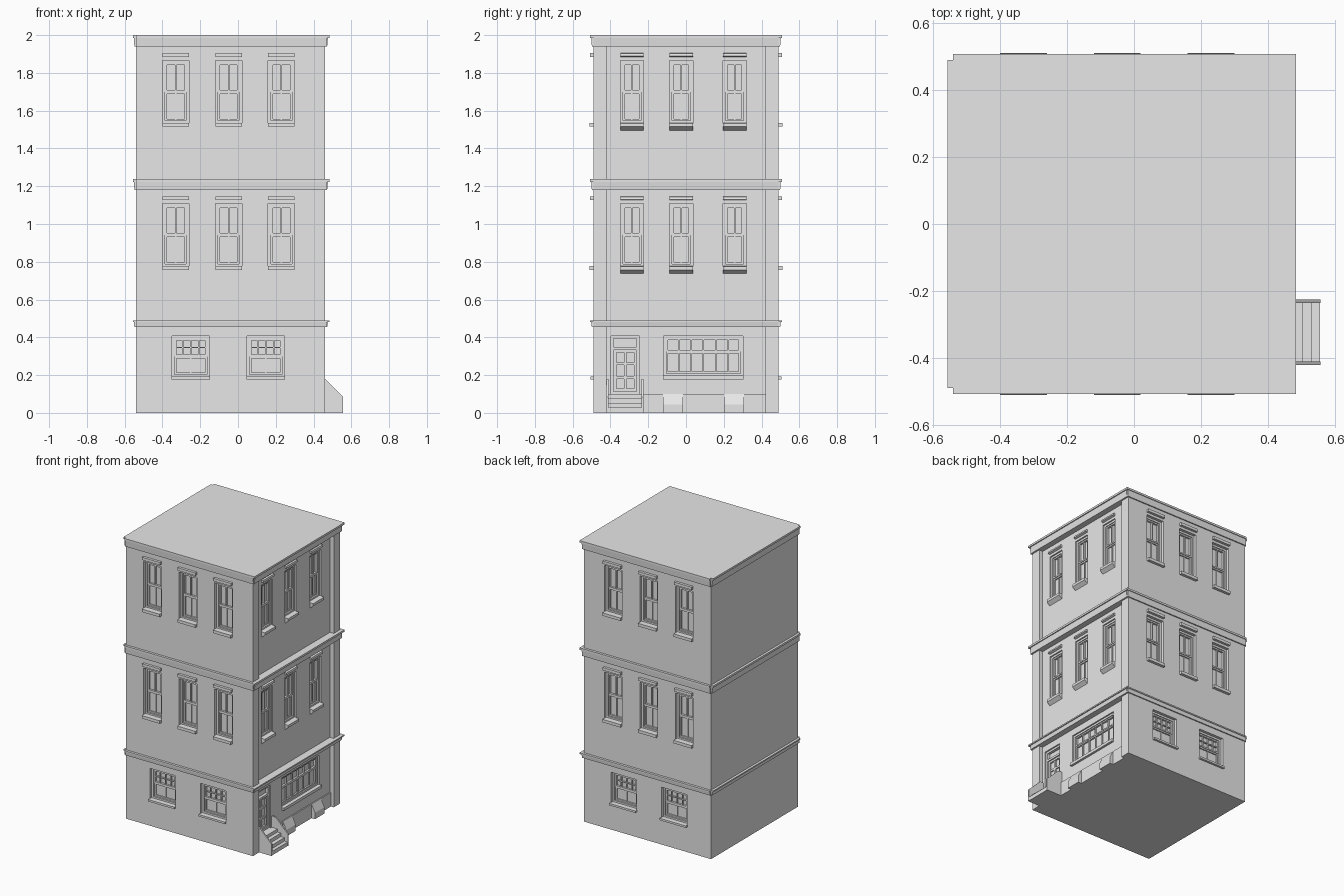
import bpy
import bmesh
from mathutils import Vector

cube = bpy.data.objects.get("Cube")
if cube:
    bpy.data.objects.remove(cube, do_unlink=True)

mat = bpy.data.materials.new("plain_grey")
mat.use_nodes = True
GREY = (0.8, 0.8, 0.8, 1)
mat.diffuse_color = GREY
mat.node_tree.nodes["Principled BSDF"].inputs["Base Color"].default_value = GREY

# Wall planes: u runs along the wall, d outwards, z up
X0, X1, Y, RECESS = -0.54, 0.46, 0.49, 0.03
WALLS = {
    "front": lambda u, d, z: Vector((u, -Y - d, z)),
    "back": lambda u, d, z: Vector((u, Y + d, z)),
    "left": lambda u, d, z: Vector((X0 - d, u, z)),
    "right": lambda u, d, z: Vector((X1 - RECESS + d, u, z)),
}


def prism(bm, wall, u0, u1, profile):
    """Extrude a (d, z) profile along a wall from u0 to u1."""
    place = WALLS[wall]
    a = [bm.verts.new(place(u0, d, z)) for d, z in profile]
    b = [bm.verts.new(place(u1, d, z)) for d, z in profile]
    faces = [bm.faces.new(a), bm.faces.new(b[::-1])]
    for i in range(len(a)):
        j = (i + 1) % len(a)
        faces.append(bm.faces.new((a[i], b[i], b[j], a[j])))
    bmesh.ops.recalc_face_normals(bm, faces=faces)


def box(bm, wall, u0, u1, z0, z1, d0, d1):
    prism(bm, wall, u0, u1, [(d0, z0), (d1, z0), (d1, z1), (d0, z1)])


def finish(bm, name):
    mesh = bpy.data.meshes.new(name)
    bm.to_mesh(mesh)
    bm.free()
    mesh.materials.append(mat)
    obj = bpy.data.objects.new(name, mesh)
    bpy.context.collection.objects.link(obj)
    return obj


def cut(obj, bm):
    tool = finish(bm, "cutter")
    tool.hide_render = True
    mod = obj.modifiers.new("cut", "BOOLEAN")
    mod.object = tool
    mod.solver = "EXACT"
    bpy.context.view_layer.objects.active = obj
    bpy.ops.object.modifier_apply(modifier=mod.name)
    bpy.data.objects.remove(tool, do_unlink=True)


def bars(bm, wall, u0, u1, z0, z1, cols, rows, d0, d1, edge, thin):
    """A sash: border plus glazing bars."""
    for a, b in ((u0, u0 + edge), (u1 - edge, u1)):
        box(bm, wall, a, b, z0, z1, d0, d1)
    for a, b in ((z0, z0 + edge), (z1 - edge, z1)):
        box(bm, wall, u0 + edge, u1 - edge, a, b, d0, d1)
    for i in range(1, cols):
        u = u0 + (u1 - u0) * i / cols
        box(bm, wall, u - thin / 2, u + thin / 2, z0 + edge, z1 - edge, d0, d1 - 0.003)
    for i in range(1, rows):
        z = z0 + (z1 - z0) * i / rows
        box(bm, wall, u0 + edge, u1 - edge, z - thin / 2, z + thin / 2, d0, d1 - 0.004)


# Openings: (wall, centre, half width, bottom, top, depth, kind)
openings = []
FLOORS = (0.775, 1.533)
for wall in ("front", "back"):
    for z in FLOORS:
        for u in (-0.33, -0.05, 0.23):
            openings.append((wall, u, 0.07, z, z + 0.333, 0.04, "tall"))
    for u in (-0.25, 0.147):
        openings.append((wall, u, 0.1, 0.19, 0.408, 0.04, "square"))
for z in FLOORS:
    for u in (-0.286, -0.025, 0.257):
        openings.append(("right", u, 0.062, z, z + 0.333, 0.03, "tall"))
openings.append(("right", 0.092, 0.21, 0.195, 0.408, 0.03, "wide"))
openings.append(("right", -0.322, 0.075, 0.1, 0.408, 0.03, "door"))

# Building body with recessed side wall and openings
bm = bmesh.new()
box(bm, "front", X0, X1, 0, 2, -2 * Y, 0)
body = finish(bm, "building_body")
bm = bmesh.new()
box(bm, "right", -0.42, 0.42, -0.1, 1.95, 0, 0.2)
cut(body, bm)
bm = bmesh.new()
for wall, u, w, z0, z1, depth, kind in openings:
    box(bm, wall, u - w, u + w, z0, z1, -depth, 0.01)
cut(body, bm)

# Window sashes and door
sashes, door = bmesh.new(), bmesh.new()
for wall, u, w, z0, z1, depth, kind in openings:
    d = -depth
    a, b, mid = u - w, u + w, (z0 + z1) / 2
    if kind == "door":
        bars(door, wall, a, b, z0, z1, 1, 1, d, d + 0.02, 0.014, 0.01)
        bars(door, wall, a + 0.014, b - 0.014, z0 + 0.014, z1 - 0.075,
             2, 3, d, d + 0.012, 0.014, 0.014)
        box(door, wall, a + 0.014, b - 0.014, z1 - 0.075, z1 - 0.06, d, d + 0.02)
        continue
    bars(sashes, wall, a, b, z0, z1, 1, 1, d, d + 0.02, 0.014, 0.01)
    a, b, z0, z1 = a + 0.014, b - 0.014, z0 + 0.014, z1 - 0.014
    if kind == "tall":
        bars(sashes, wall, a, b, mid, z1, 2, 1, d, d + 0.014, 0.01, 0.008)
        bars(sashes, wall, a, b, z0, mid, 2, 1, d, d + 0.009, 0.01, 0.008)
    elif kind == "square":
        bars(sashes, wall, a, b, mid, z1, 4, 2, d, d + 0.014, 0.01, 0.007)
        bars(sashes, wall, a, b, z0, mid, 2, 1, d, d + 0.009, 0.01, 0.007)
    else:
        split = z0 + (z1 - z0) * 0.62
        bars(sashes, wall, a, b, split, z1, 6, 1, d, d + 0.014, 0.009, 0.008)
        bars(sashes, wall, a, b, z0, split, 6, 1, d, d + 0.011, 0.009, 0.008)
finish(sashes, "window_sashes")
finish(door, "entrance_door")

# Sills and lintels
sills, lintels = bmesh.new(), bmesh.new()
for wall, u, w, z0, z1, depth, kind in openings:
    a, b = u - w, u + w
    if kind == "tall":
        if wall == "right":
            prism(sills, wall, a, b, [(-0.01, z0 - 0.038), (0, z0 - 0.038), (0.025, z0 - 0.018),
                                      (0.025, z0), (-0.01, z0 + 0.003)])
            prism(lintels, wall, a, b, [(0, z1 + 0.018), (0.015, z1 + 0.023),
                                        (0.012, z1 + 0.036), (0, z1 + 0.038)])
        else:
            box(sills, wall, a, b, z0 - 0.018, z0 + 0.003, -0.02, 0.02)
            box(lintels, wall, a, b, z1 + 0.018, z1 + 0.038, -0.005, 0.018)
    elif kind != "door":
        low = 0.018 if wall == "right" else 0.012
        box(sills, wall, a - 0.003, b + 0.003, z0 - low, z0 + 0.002, -0.02, 0.016)
finish(sills, "window_sills")
finish(lintels, "window_lintels")

# Floor bands and top cornice
bm = bmesh.new()
for z0, z1, lip in ((0.455, 0.49, 0.009), (1.18, 1.237, 0.014), (1.94, 2, 0.014)):
    def profile(inner, base, out):
        return [(inner, z0), (base + out * 0.5, z0), (base + out * 0.7, z1 - lip),
                (base + out, z1 - lip), (base + out, z1), (inner, z1)]
    for wall in ("front", "back"):
        prism(bm, wall, X0, X1 + 0.01, profile(-0.01, 0, 0.017))
        box(bm, wall, X1 + 0.01, X1 + 0.024, z1 - lip, z1, -0.01, 0.017)
    prism(bm, "left", -Y, Y, profile(-0.01, 0, 0.017))
    prism(bm, "right", -Y, Y, profile(-0.01, RECESS, 0.024))
finish(bm, "floor_bands")

# Plinth and sloped cellar hatches
bm = bmesh.new()
box(bm, "right", -0.225, 0.42, 0, 0.1, -0.01, 0.008)
finish(bm, "side_plinth")
bm = bmesh.new()
for u in (-0.068, 0.255):
    prism(bm, "right", u - 0.053, u + 0.053, [(0, 0), (0.035, 0), (0.035, 0.045), (0.008, 0.1), (0, 0.1)])
finish(bm, "cellar_hatches")

# Entrance steps between sloped side walls
bm = bmesh.new()
prism(bm, "right", -0.41, -0.235, [
    (0, 0), (0.125, 0), (0.125, 0.028), (0.1, 0.028), (0.1, 0.053),
    (0.072, 0.053), (0.072, 0.078), (0.045, 0.078), (0.045, 0.1), (0, 0.1)])
finish(bm, "entrance_steps")
bm = bmesh.new()
for u in (-0.415, -0.23):
    prism(bm, "right", u - 0.005, u + 0.005, [(0, 0), (0.127, 0), (0.127, 0.085), (0.03, 0.18), (0, 0.18)])
finish(bm, "step_side_walls")
